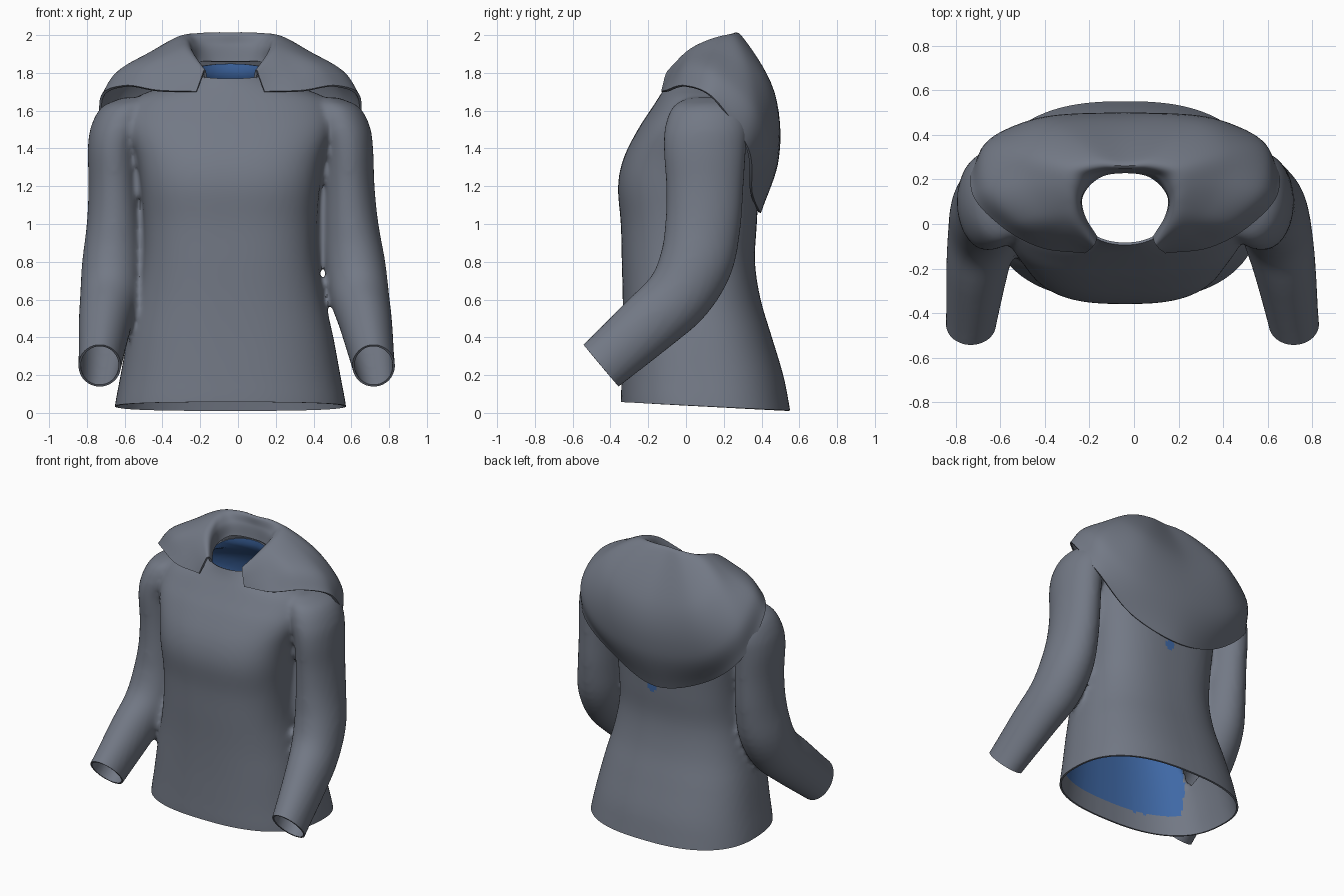
import bpy, bmesh, math
from mathutils import Vector

if "Cube" in bpy.data.objects:
    bpy.data.objects.remove(bpy.data.objects["Cube"])

CX = -0.04  # garment centre line


def material(name, rgb):
    m = bpy.data.materials.new(name)
    m.diffuse_color = (*rgb, 1)
    m.use_nodes = True
    m.node_tree.nodes["Principled BSDF"].inputs["Base Color"].default_value = m.diffuse_color
    return m


GREY = material("slate_grey_fabric", (0.17, 0.19, 0.235))
BLUE = material("blue_lining", (0.05, 0.14, 0.38))


def spline(points, steps):
    """Catmull-Rom resampling of tuples of any length."""
    pts = [Vector(p) for p in points]
    pts = [pts[0] * 2 - pts[1]] + pts + [pts[-1] * 2 - pts[-2]]
    out = []
    for i in range(1, len(pts) - 2):
        a, b, c, d = pts[i - 1:i + 3]
        for k in range(steps):
            t = k / steps
            out.append(0.5 * (2 * b + (c - a) * t + (2 * a - 5 * b + 4 * c - d) * t * t
                              + (3 * b - a - 3 * c + d) * t ** 3))
    return out + [pts[-2]]


def loft(bm, rings):
    """Closed solid through a stack of rings."""
    vs = [[bm.verts.new(p) for p in r] for r in rings]
    n = len(vs[0])
    for r, s in zip(vs, vs[1:]):
        for i in range(n):
            bm.faces.new((r[i], r[(i + 1) % n], s[(i + 1) % n], s[i]))
    bm.faces.new(vs[0][::-1])
    bm.faces.new(vs[-1])


def add_object(name, bm, mats):
    me = bpy.data.meshes.new(name)
    bm.to_mesh(me)
    bm.free()
    for m in mats:
        me.materials.append(m)
    ob = bpy.data.objects.new(name, me)
    bpy.context.collection.objects.link(ob)
    bpy.ops.object.select_all(action='DESELECT')
    ob.select_set(True)
    bpy.context.view_layer.objects.active = ob
    return ob


def apply_modifier(ob, kind, **props):
    mod = ob.modifiers.new(kind.title(), kind)
    for k, v in props.items():
        setattr(mod, k, v)
    bpy.ops.object.modifier_apply(modifier=mod.name)


def spow(v, e):
    return math.copysign(abs(v) ** e, v)


ANGLES = [2 * math.pi * i / 64 for i in range(64)]
bm = bmesh.new()

# torso: height, half width, front y, back y, roundness
TORSO = [(-.10, .63, -.34, .57, 2.5), (.05, .61, -.345, .545, 2.5),
         (.2, .582, -.34, .515, 2.5), (.4, .545, -.335, .455, 2.5),
         (.6, .50, -.335, .395, 2.5), (.8, .465, -.34, .365, 2.6),
         (1.0, .46, -.345, .375, 2.7), (1.2, .475, -.36, .385, 2.8),
         (1.35, .50, -.33, .39, 2.8), (1.5, .55, -.255, .39, 2.7),
         (1.6, .55, -.19, .37, 2.5), (1.67, .50, -.145, .34, 2.4),
         (1.72, .38, -.115, .31, 2.2), (1.77, .25, -.095, .27, 2),
         (1.82, .215, -.083, .25, 2), (1.95, .21, -.083, .25, 2)]
rings = []
for z, w, f, b, e in spline(TORSO, 4):
    rings.append([(CX + w * spow(math.cos(a), 2 / e),
                   (f + b) / 2 + (b - f) / 2 * spow(math.sin(a), 2 / e), z) for a in ANGLES])
loft(bm, rings)

# sleeves: x, y, z, half width, half depth, tilt
SLEEVE = [(.49, .13, 1.67, .08, .12, 0), (.55, .12, 1.62, .13, .19, 0),
          (.59, .11, 1.52, .147, .22, 0), (.62, .10, 1.40, .135, .218, 0),
          (.622, .10, 1.2, .135, .205, 0), (.627, .09, 1.0, .145, .20, 8),
          (.642, .055, .80, .16, .195, 20), (.66, -.04, .62, .158, .178, 38),
          (.69, -.20, .47, .14, .167, 46), (.725, -.45, .25, .113, .146, 50),
          (.74, -.54, .175, .113, .146, 50)]
for side in (-1, 1):
    rings = []
    for x, y, z, w, d, tilt in spline(SLEEVE, 4):
        t = math.radians(tilt)
        skew = max(0, .04 * (1 - z / 1.4))
        rings.append([(CX + skew + side * (x + w * math.cos(a)),
                       y + d * math.sin(a) * math.cos(t),
                       z - d * math.sin(a) * math.sin(t)) for a in ANGLES])
    loft(bm, rings)
bmesh.ops.recalc_face_normals(bm, faces=bm.faces)

# fuse torso and sleeves into one smooth garment body
body = add_object("shirt_body", bm, [GREY, BLUE])
apply_modifier(body, 'REMESH', mode='VOXEL', voxel_size=0.018)
apply_modifier(body, 'SMOOTH', factor=0.5, iterations=6)

# cut the cuff, hem and neck openings
bm = bmesh.new()
bm.from_mesh(body.data)


def cut(co, normal, keep):
    vs = [v for v in bm.verts if keep(v.co)]
    es = {e for v in vs for e in v.link_edges}
    fs = {f for v in vs for f in v.link_faces}
    bmesh.ops.bisect_plane(bm, geom=vs + list(es) + list(fs), plane_co=co,
                           plane_no=Vector(normal).normalized(), clear_outer=True)


cut((0, -.45, .25), (0, -.766, -.643), lambda p: abs(p.x) > .53 and p.y < -.25 and p.z < .6)
cut((0, .1, .035), (0, -.05, -1), lambda p: p.z < .12)
cut((0, .08, 1.81), (0, -.23, 1), lambda p: p.z > 1.7)
bm.to_mesh(body.data)
bm.free()
apply_modifier(body, 'SOLIDIFY', thickness=0.012, offset=-1, material_offset=1,
               material_offset_rim=0)

# grey hem facing and sleeve insides; small blue notch at the back
for p in body.data.polygons:
    c = p.center
    if p.material_index == 1 and (c.z < .18 or (abs(c.x - CX) > .5 and c.z < 1.4)):
        p.material_index = 0
    elif c.y > .3 and abs(c.x - .01) + abs(c.z - 1.04) < .045:
        p.material_index = 1
bpy.ops.object.shade_smooth_by_angle(angle=math.radians(50))

# folded hood: profiles from lower edge over the crest into the neck
HOOD = [
    [(.18, -.125, 1.70), (.165, -.115, 1.74), (.15, -.105, 1.78), (.14, -.09, 1.81), (.135, -.075, 1.80), (.13, -.06, 1.77)],
    [(.38, -.10, 1.705), (.33, -.06, 1.79), (.27, -.02, 1.87), (.225, .01, 1.91), (.19, .01, 1.88), (.18, .02, 1.80)],
    [(.56, .0, 1.73), (.48, .02, 1.83), (.36, .06, 1.905), (.25, .10, 1.96), (.21, .09, 1.92), (.20, .09, 1.82)],
    [(.685, .15, 1.66), (.605, .17, 1.79), (.43, .19, 1.90), (.26, .18, 1.985), (.20, .15, 1.94), (.19, .14, 1.84)],
    [(.63, .325, 1.40), (.61, .36, 1.62), (.45, .33, 1.84), (.24, .25, 1.995), (.165, .21, 1.95), (.15, .19, 1.86)],
    [(.36, .345, 1.17), (.41, .455, 1.42), (.33, .45, 1.72), (.13, .285, 1.995), (.10, .24, 1.95), (.09, .225, 1.86)],
    [(0, .39, 1.06), (0, .485, 1.35), (0, .465, 1.65), (0, .28, 1.99), (0, .25, 1.95), (0, .235, 1.86)],
]
full = HOOD + [[(-x, y, z) for x, y, z in col] for col in HOOD[-2::-1]]
rows = [spline(row, 8) for row in zip(*full)]
columns = [spline(col, 8) for col in zip(*rows)]
bm = bmesh.new()
grid = [[bm.verts.new((p.x + CX, p.y, p.z)) for p in col] for col in columns]
for c, d in zip(grid, grid[1:]):
    for i in range(len(c) - 1):
        bm.faces.new((c[i], d[i], d[i + 1], c[i + 1]))
hood = add_object("folded_hood", bm, [GREY])
apply_modifier(hood, 'SOLIDIFY', thickness=0.014, offset=0)
bpy.ops.object.shade_smooth_by_angle(angle=math.radians(50))
